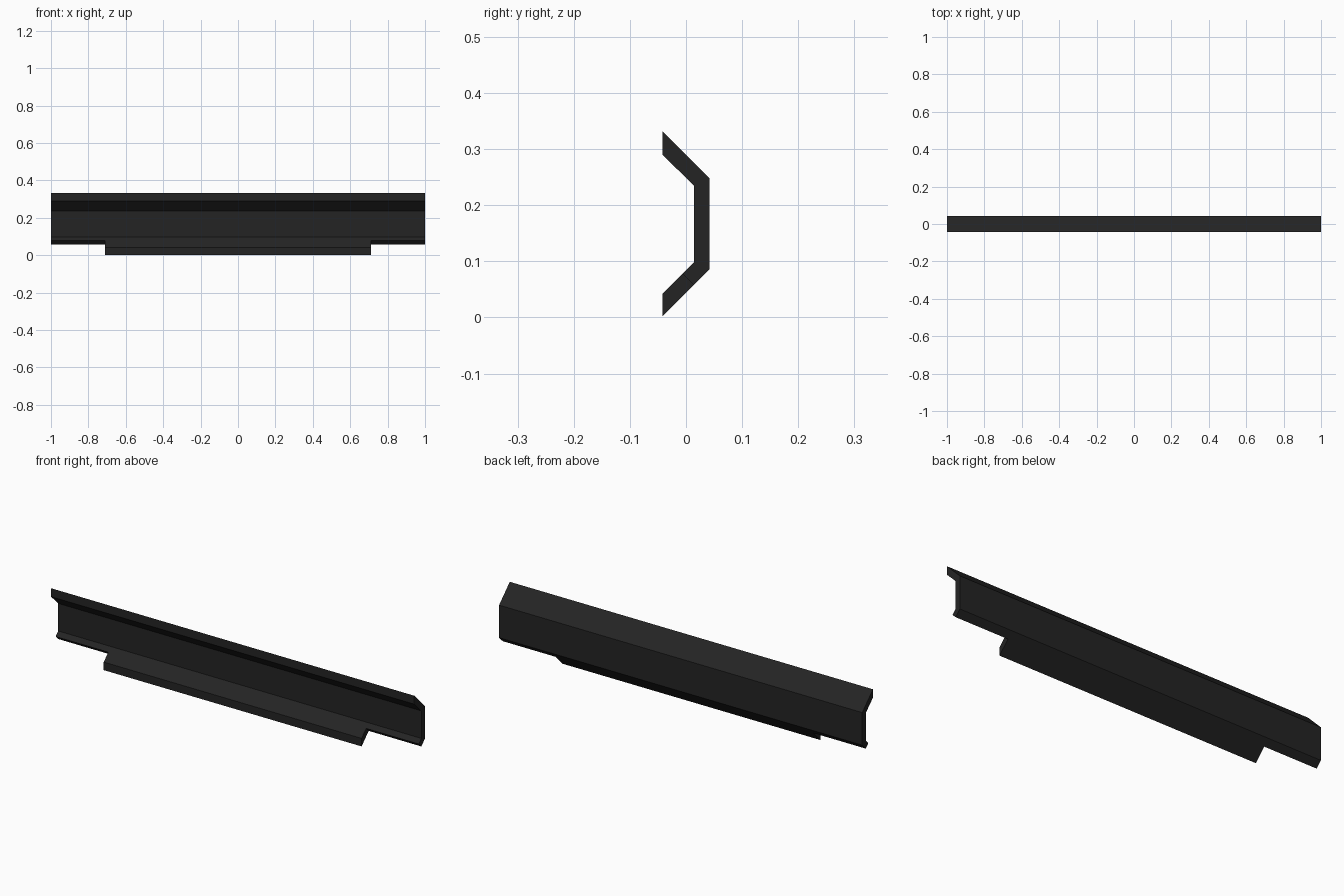
import bpy, bmesh

if "Cube" in bpy.data.objects:
    bpy.data.objects.remove(bpy.data.objects["Cube"])

# Cross-section (y, z) of the channel, with the lower flange trimmed square
PROFILE = [(-0.042, 0.332), (-0.042, 0.290), (0.014, 0.235), (0.014, 0.098),
           (-0.006, 0.078), (0.014, 0.058), (0.042, 0.086), (0.042, 0.248)]
TRIM_EDGE = 4                       # profile edge along the trimmed flange
STATIONS = [-1.0, -0.71, 0.71, 1.0]  # full length and the ends of the long flange
FRONT_Y = -0.042

black = bpy.data.materials.new("matte black")
black.diffuse_color = (0.0175, 0.0175, 0.0175, 1)
black.use_nodes = True
black.node_tree.nodes["Principled BSDF"].inputs["Base Color"].default_value = black.diffuse_color

bm = bmesh.new()
rings = [[bm.verts.new((x, y, z)) for y, z in PROFILE] for x in STATIONS]

# Channel walls
n = len(PROFILE)
flange_root = None
for s in range(len(STATIONS) - 1):
    a, b = rings[s], rings[s + 1]
    for i in range(n):
        j = (i + 1) % n
        face = bm.faces.new((a[i], a[j], b[j], b[i]))
        if s == 1 and i == TRIM_EDGE:
            flange_root = face

# Open ends of the channel
bm.faces.new(rings[0])
bm.faces.new(rings[-1])

# Middle of the lower flange continues at 45 degrees to the front plane
tip = bmesh.ops.extrude_discrete_faces(bm, faces=[flange_root])["faces"][0]
for v in tip.verts:
    v.co.z -= v.co.y - FRONT_Y
    v.co.y = FRONT_Y

bmesh.ops.recalc_face_normals(bm, faces=bm.faces[:])
mesh = bpy.data.meshes.new("channel_rail")
bm.to_mesh(mesh)
bm.free()
mesh.materials.append(black)
rail = bpy.data.objects.new("channel_rail", mesh)
bpy.context.collection.objects.link(rail)
